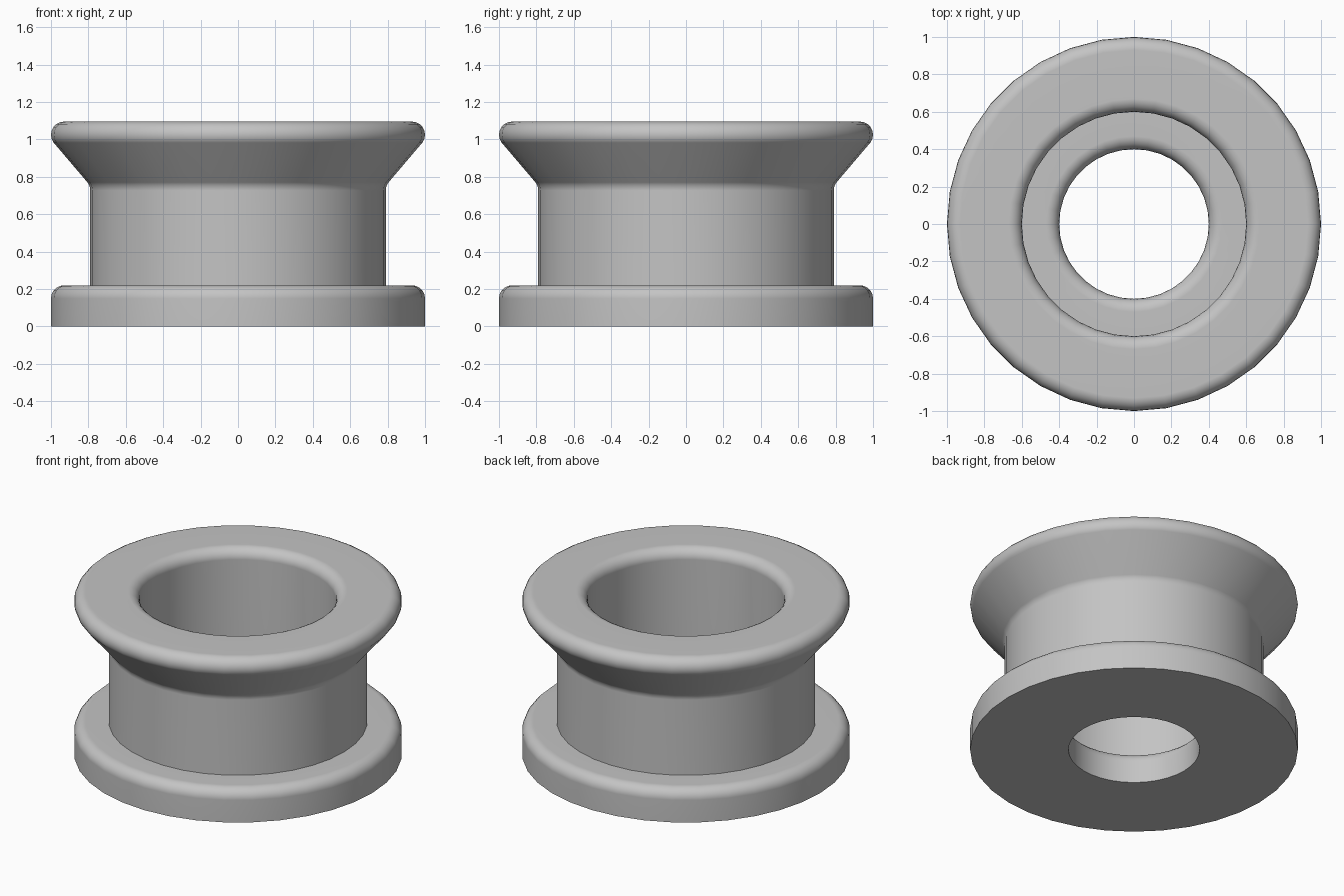
import bpy
import bmesh
from math import cos, sin, radians, tau
from mathutils import Matrix

SIDES = 36
ROUND = 0.07
HEIGHT = 1.095
FLANGE = 0.22
OUTER, BODY, BORE, HOLE = 1.0, 0.79, 0.6, 0.4

cube = bpy.data.objects.get("Cube")
if cube:
    bpy.data.objects.remove(cube, do_unlink=True)


def arc(r, z, start, end, radius=ROUND, steps=5):
    """Points of a rounded corner around the centre (r, z), in degrees."""
    angles = [radians(start + (end - start) * i / steps) for i in range(steps + 1)]
    return [(r + radius * cos(a), z + radius * sin(a)) for a in angles]


def lathe(name, profile, material):
    """Revolve a closed profile of (radius, height) points around z."""
    bm = bmesh.new()
    rings = []
    for i in range(SIDES):
        turn = Matrix.Rotation(tau * i / SIDES, 3, "Z")
        rings.append([bm.verts.new(turn @ bm_point(p)) for p in profile])
    for i, ring in enumerate(rings):
        following = rings[(i + 1) % SIDES]
        for j in range(len(profile)):
            k = (j + 1) % len(profile)
            bm.faces.new((ring[j], following[j], following[k], ring[k]))
    bmesh.ops.recalc_face_normals(bm, faces=bm.faces)
    mesh = bpy.data.meshes.new(name)
    bm.to_mesh(mesh)
    bm.free()
    mesh.materials.append(material)
    obj = bpy.data.objects.new(name, mesh)
    bpy.context.collection.objects.link(obj)
    return obj


def bm_point(point):
    return Matrix.Identity(3).col[0] * point[0] + Matrix.Identity(3).col[2] * point[1]


# Grey finish
grey = bpy.data.materials.new("plain_grey")
grey.use_nodes = True
colour = (0.55, 0.55, 0.55, 1.0)
grey.diffuse_color = colour
grey.node_tree.nodes["Principled BSDF"].inputs["Base Color"].default_value = colour

# Cross-section: base flange, waist, flared lip, bore, then the smaller hole
profile = [(HOLE, 0), (OUTER, 0)]
profile += arc(OUTER - ROUND, FLANGE - ROUND, 0, 90)
profile += [(BODY, FLANGE)]
profile += arc(BODY + ROUND, 0.727, 180, 142, steps=3)
profile += arc(OUTER - ROUND, HEIGHT - ROUND, -38, 90, steps=7)
profile += arc(BORE + ROUND, HEIGHT - ROUND, 90, 180)
profile += [(BORE, FLANGE)]
profile += arc(HOLE + ROUND, FLANGE - ROUND, 90, 180)

bushing = lathe("flanged_bushing", profile, grey)

# Smooth rounds, crisp corners, flat end faces
bpy.ops.object.select_all(action="DESELECT")
bushing.select_set(True)
bpy.context.view_layer.objects.active = bushing
bpy.ops.object.shade_smooth_by_angle(angle=radians(30))
weighted = bushing.modifiers.new("flat_end_faces", "WEIGHTED_NORMAL")
weighted.keep_sharp = True
